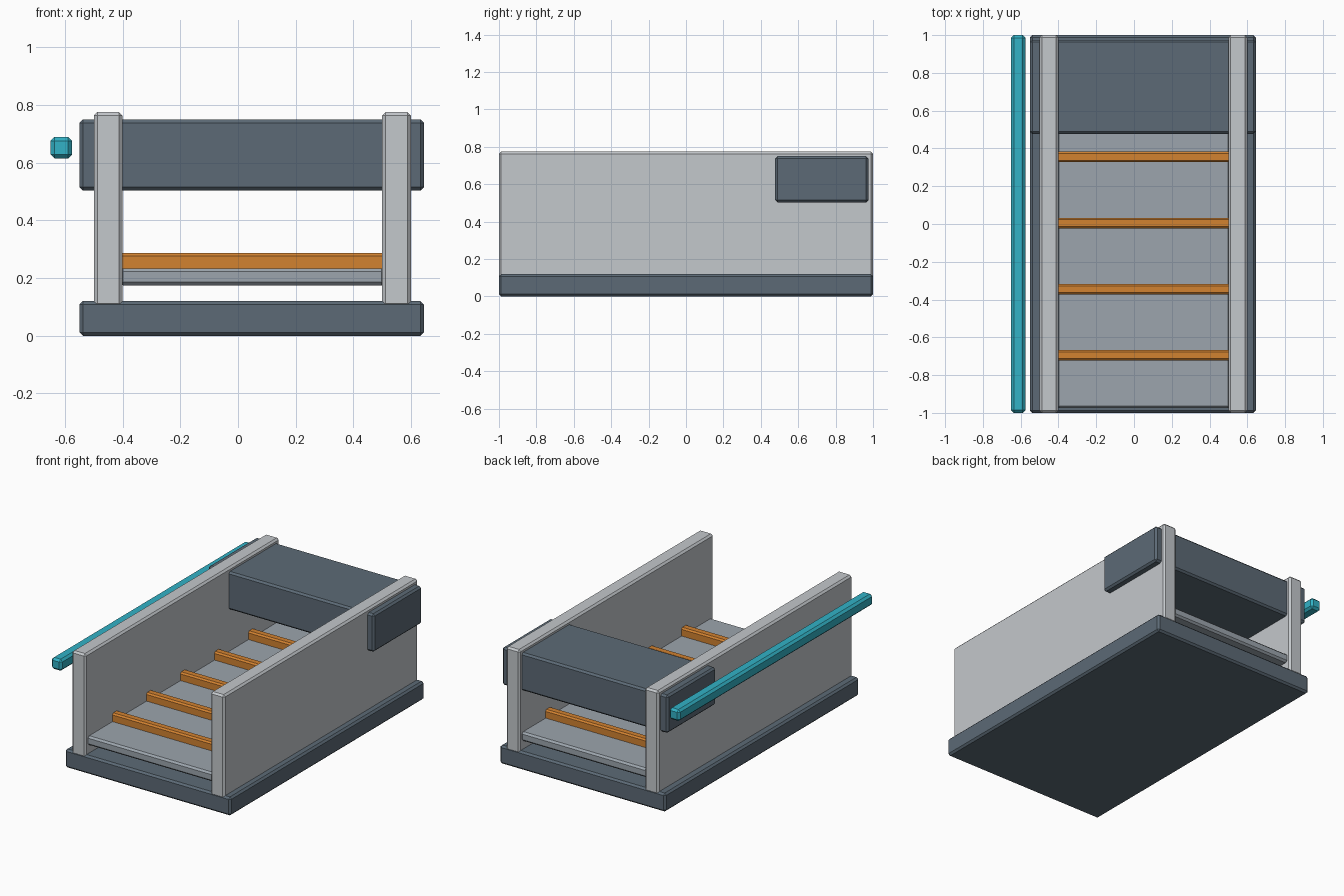
import bpy
import bmesh

if "Cube" in bpy.data.objects:
    bpy.data.objects.remove(bpy.data.objects["Cube"])


def srgb(r, g, b):
    """Convert 0-255 display values to a linear colour."""
    lin = [(c / 255 / 12.92) if c < 10 else ((c / 255 + 0.055) / 1.055) ** 2.4
           for c in (r, g, b)]
    return (*lin, 1.0)


def material(name, *rgb):
    mat = bpy.data.materials.new(name)
    mat.diffuse_color = srgb(*rgb)
    mat.use_nodes = True
    mat.node_tree.nodes["Principled BSDF"].inputs["Base Color"].default_value = mat.diffuse_color
    return mat


SLATE = material("slate", 92, 106, 118)
PALE = material("pale grey", 196, 200, 204)
STEEL = material("steel grey", 156, 165, 173)
ORANGE = material("orange", 210, 130, 48)
TEAL = material("teal", 50, 178, 198)


def box(name, x, y, z, mat, chamfer=0.012):
    """Chamfered block from (min, max) ranges on each axis."""
    mesh = bpy.data.meshes.new(name)
    bm = bmesh.new()
    bmesh.ops.create_cube(bm, size=1)
    for v in bm.verts:
        for i, (lo, hi) in enumerate((x, y, z)):
            v.co[i] = lo if v.co[i] < 0 else hi
    bm.to_mesh(mesh)
    bm.free()
    mesh.materials.append(mat)
    obj = bpy.data.objects.new(name, mesh)
    bpy.context.collection.objects.link(obj)
    bevel = obj.modifiers.new("chamfer", 'BEVEL')
    bevel.width = chamfer
    bevel.segments = 1
    return obj


# Base plinth
box("base", (-0.55, 0.645), (-1, 1), (0, 0.12), SLATE)

# Side walls
for side, x0 in (("left", -0.5), ("right", 0.5)):
    box(f"{side}_wall", (x0, x0 + 0.1), (-1, 1), (0.1, 0.775), PALE)

# Raised deck between the walls
box("deck", (-0.41, 0.51), (-0.975, 0.975), (0.174, 0.234), STEEL)

# Cross slats on the deck
for i in range(5):
    y = -0.695 + 0.35 * i
    box(f"slat_{i + 1}", (-0.41, 0.51), (y - 0.028, y + 0.028),
        (0.22, 0.287), ORANGE, 0.01)

# Overhead housing at the back, passing through both walls
box("rear_housing", (-0.55, 0.645), (0.477, 0.975), (0.503, 0.75), SLATE)

# Handrail outside the left wall
box("handrail", (-0.65, -0.575), (-1, 1), (0.615, 0.69), TEAL, 0.014)
